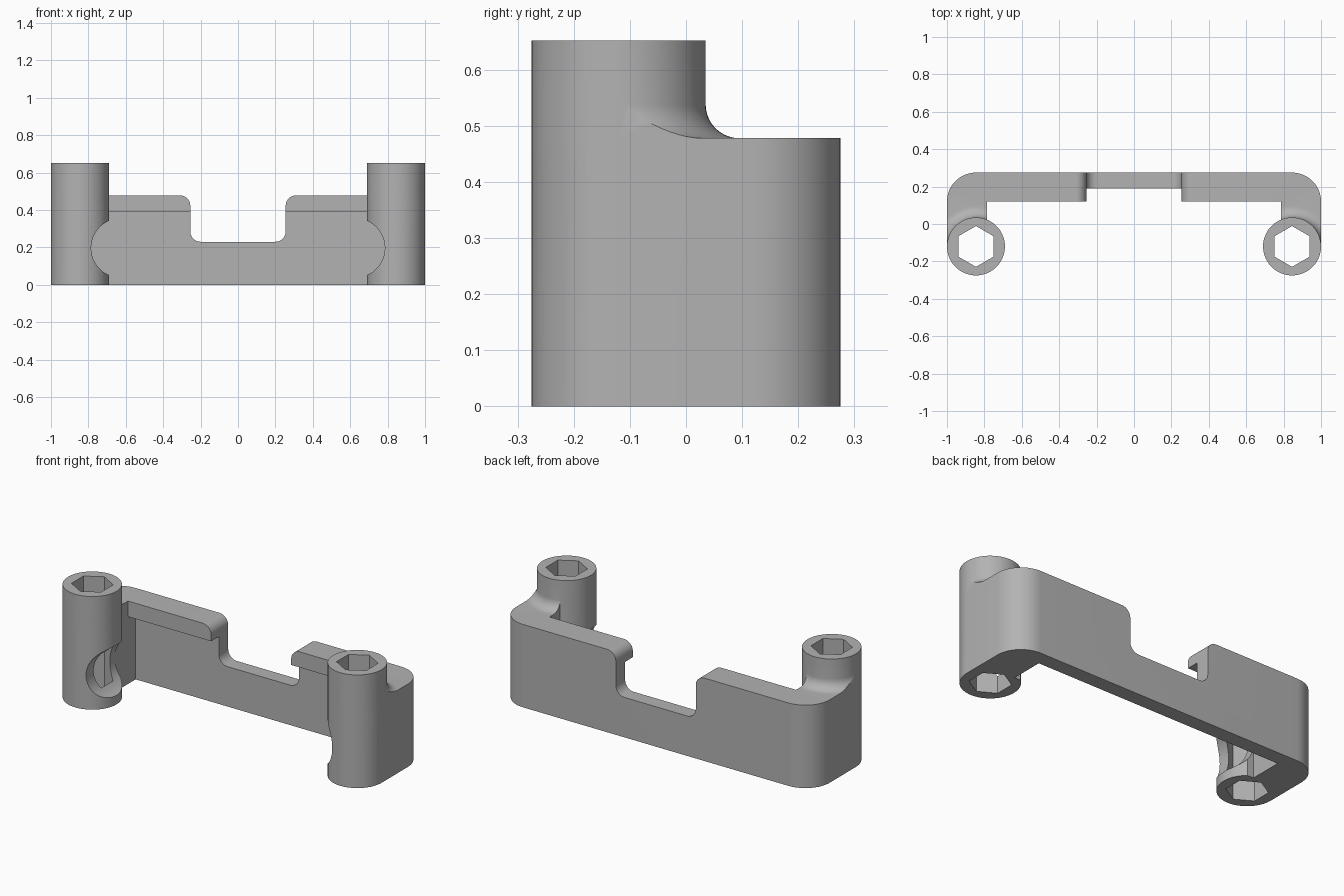
import bpy, bmesh, math
from mathutils import Matrix

if "Cube" in bpy.data.objects:
    bpy.data.objects.remove(bpy.data.objects["Cube"])

PX, PY, R = 0.845, -0.12, 0.155      # post centre and radius
ARM_TOP, POST_TOP = 0.478, 0.652
SEG = 64


def arc(cx, cy, r, a0, a1, n):
    return [(cx + r * math.cos(math.radians(a0 + (a1 - a0) * i / n)),
             cy + r * math.sin(math.radians(a0 + (a1 - a0) * i / n))) for i in range(n + 1)]


def mirrored(pts):
    return pts + [(-x, y) for x, y in reversed(pts)]


def finish(name, bm):
    bmesh.ops.recalc_face_normals(bm, faces=bm.faces)
    me = bpy.data.meshes.new(name)
    bm.to_mesh(me)
    bm.free()
    ob = bpy.data.objects.new(name, me)
    bpy.context.collection.objects.link(ob)
    return ob


def prism(name, pts, lo, hi, along_y=False):
    """Extrude a closed outline along z, or an x-z outline along y."""
    bm = bmesh.new()
    put = (lambda p, h: (p[0], h, p[1])) if along_y else (lambda p, h: (p[0], p[1], h))
    a = [bm.verts.new(put(p, lo)) for p in pts]
    b = [bm.verts.new(put(p, hi)) for p in pts]
    bm.faces.new(a)
    bm.faces.new(b)
    for i in range(len(pts)):
        j = (i + 1) % len(pts)
        bm.faces.new((a[i], a[j], b[j], b[i]))
    return finish(name, bm)


def revolve(name, profile, cx, cy):
    """Spin an (r, z) profile about a vertical axis."""
    bm = bmesh.new()
    rings = [[bm.verts.new((cx + r * math.cos(2 * math.pi * i / SEG),
                            cy + r * math.sin(2 * math.pi * i / SEG), z))
              for i in range(SEG)] for r, z in profile]
    bm.faces.new(rings[0])
    bm.faces.new(rings[-1])
    for a, b in zip(rings, rings[1:]):
        for i in range(SEG):
            j = (i + 1) % SEG
            bm.faces.new((a[i], a[j], b[j], b[i]))
    return finish(name, bm)


def boolean(ob, other, op):
    m = ob.modifiers.new(op, 'BOOLEAN')
    m.operation, m.object, m.solver = op, other, 'EXACT'
    bpy.context.view_layer.objects.active = ob
    bpy.ops.object.modifier_apply(modifier=m.name)


def discard(ob):
    bpy.data.objects.remove(ob, do_unlink=True)


# Plan outline: back wall, rounded corners, arms ending in round posts
ring = arc(PX, PY, R, 112.5, 360, 44)
inner_x = ring[0][0]
plan = mirrored([(inner_x, 0.12)] + ring + arc(PX, 0.12, R, 0, 90, 16))
body = prism("bracket_body", plan, 0, ARM_TOP)

# Thin the wall below the overhanging lip
pocket = prism("pocket", mirrored([(inner_x, 0.0), (inner_x, 0.19)]), -0.1, 0.388)
boolean(body, pocket, 'DIFFERENCE')
discard(pocket)

# Upper posts, flared where they meet the arm and trimmed to the plan outline
f = 0.06
flare = [(R + f, 0.42)] + arc(R + f, ARM_TOP + f, f, 270, 180, 10) + [(R, POST_TOP)]
for side in (1, -1):
    post = revolve("post", flare, side * PX, PY)
    trim = prism("trim", plan, 0.1, 0.8)
    boolean(post, trim, 'INTERSECT')
    boolean(body, post, 'UNION')
    discard(trim)
    discard(post)

# Cuts: central notch with rounded corners, long rounded slot, hexagonal bores
notch = mirrored([(0.31, 0.7)] + arc(0.31, ARM_TOP - 0.055, 0.055, 90, 180, 10)
                 + arc(0.2, 0.285, 0.055, 0, -90, 10))
slot = mirrored(arc(0.627, 0.197, 0.158, -90, 90, 40))
cutters = [prism("notch", notch, 0.0, 0.5, True), prism("slot", slot, -0.5, 0.15, True)]
for side in (1, -1):
    hexagon = arc(side * PX, PY, 0.109, 30, 330, 5)
    cutters.append(prism("hex_bore", hexagon, -0.1, 0.9))
for c in cutters:
    boolean(body, c, 'DIFFERENCE')
    discard(c)

# Plain grey finish with crisp edges
grey = bpy.data.materials.new("grey")
grey.diffuse_color = (0.45, 0.45, 0.45, 1)
grey.use_nodes = True
grey.node_tree.nodes["Principled BSDF"].inputs["Base Color"].default_value = grey.diffuse_color
body.data.materials.clear()
body.data.materials.append(grey)
bpy.ops.object.select_all(action='DESELECT')
body.select_set(True)
bpy.context.view_layer.objects.active = body
bpy.ops.object.shade_smooth_by_angle(angle=math.radians(30))
